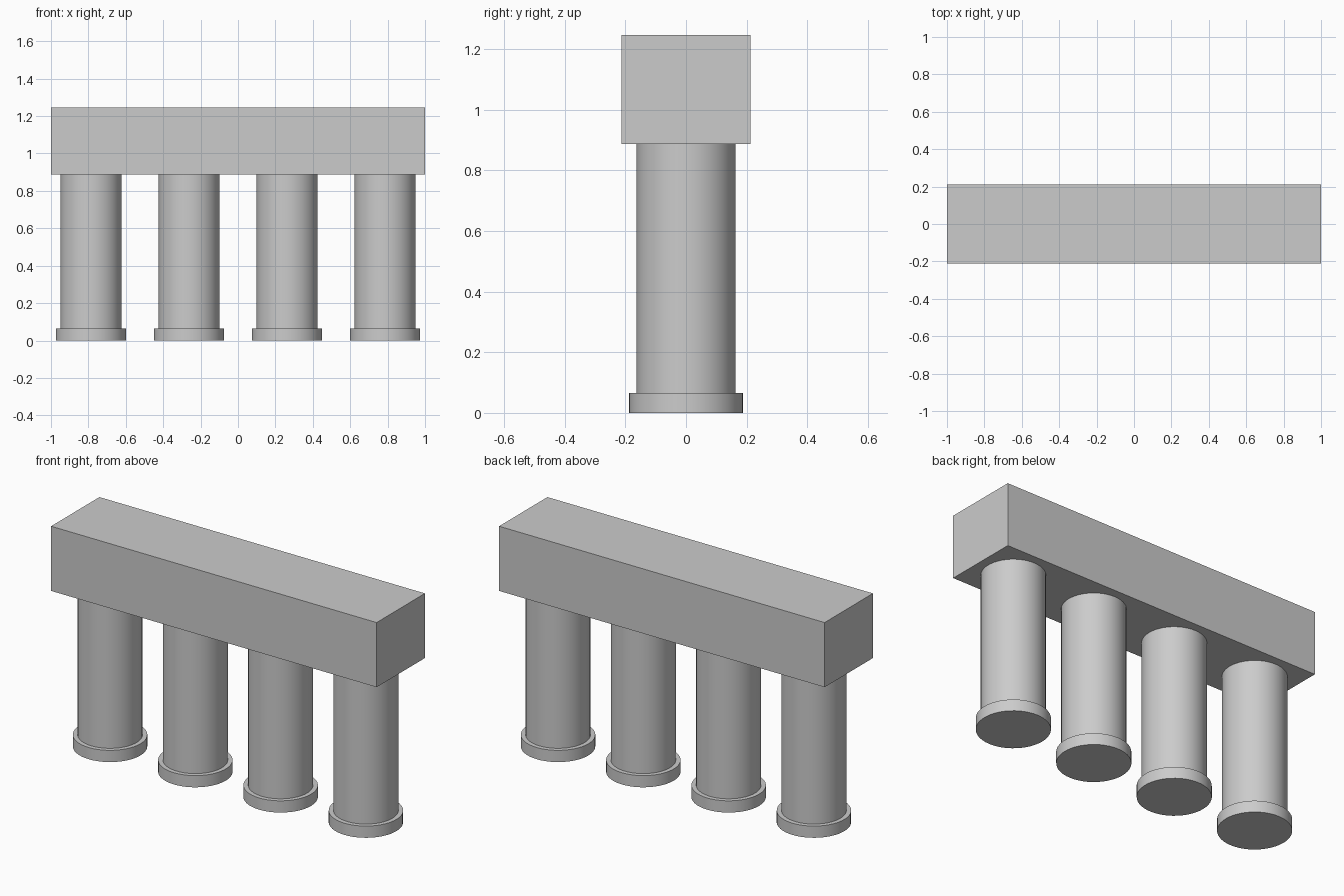
import bpy

if "Cube" in bpy.data.objects:
    bpy.data.objects.remove(bpy.data.objects["Cube"], do_unlink=True)

# Single stone colour
stone = bpy.data.materials.new("stone_grey")
stone.use_nodes = True
stone.diffuse_color = (0.6, 0.6, 0.6, 1)
stone.node_tree.nodes["Principled BSDF"].inputs["Base Color"].default_value = stone.diffuse_color

BEAM_BOTTOM, TOP = 0.887, 1.246
BASE_TOP = 0.065
SPACING = 0.524


def finish(name):
    obj = bpy.context.object
    obj.name = name
    obj.data.materials.append(stone)
    return obj


def cylinder(name, x, radius, bottom, top):
    bpy.ops.mesh.primitive_cylinder_add(
        vertices=48, radius=radius, depth=top - bottom,
        location=(x, 0, (bottom + top) / 2))
    finish(name)
    bpy.ops.object.shade_smooth_by_angle()


# Beam across the top
bpy.ops.mesh.primitive_cube_add(size=1, location=(0, 0, (BEAM_BOTTOM + TOP) / 2))
beam = finish("beam")
beam.scale = (2, 0.424, TOP - BEAM_BOTTOM)
bpy.ops.object.transform_apply(location=False, rotation=False, scale=True)

# Four round columns on disc bases
for i in range(4):
    x = (i - 1.5) * SPACING
    cylinder(f"column_base_{i + 1}", x, 0.1875, 0, BASE_TOP)
    cylinder(f"column_shaft_{i + 1}", x, 0.1635, BASE_TOP, BEAM_BOTTOM)
